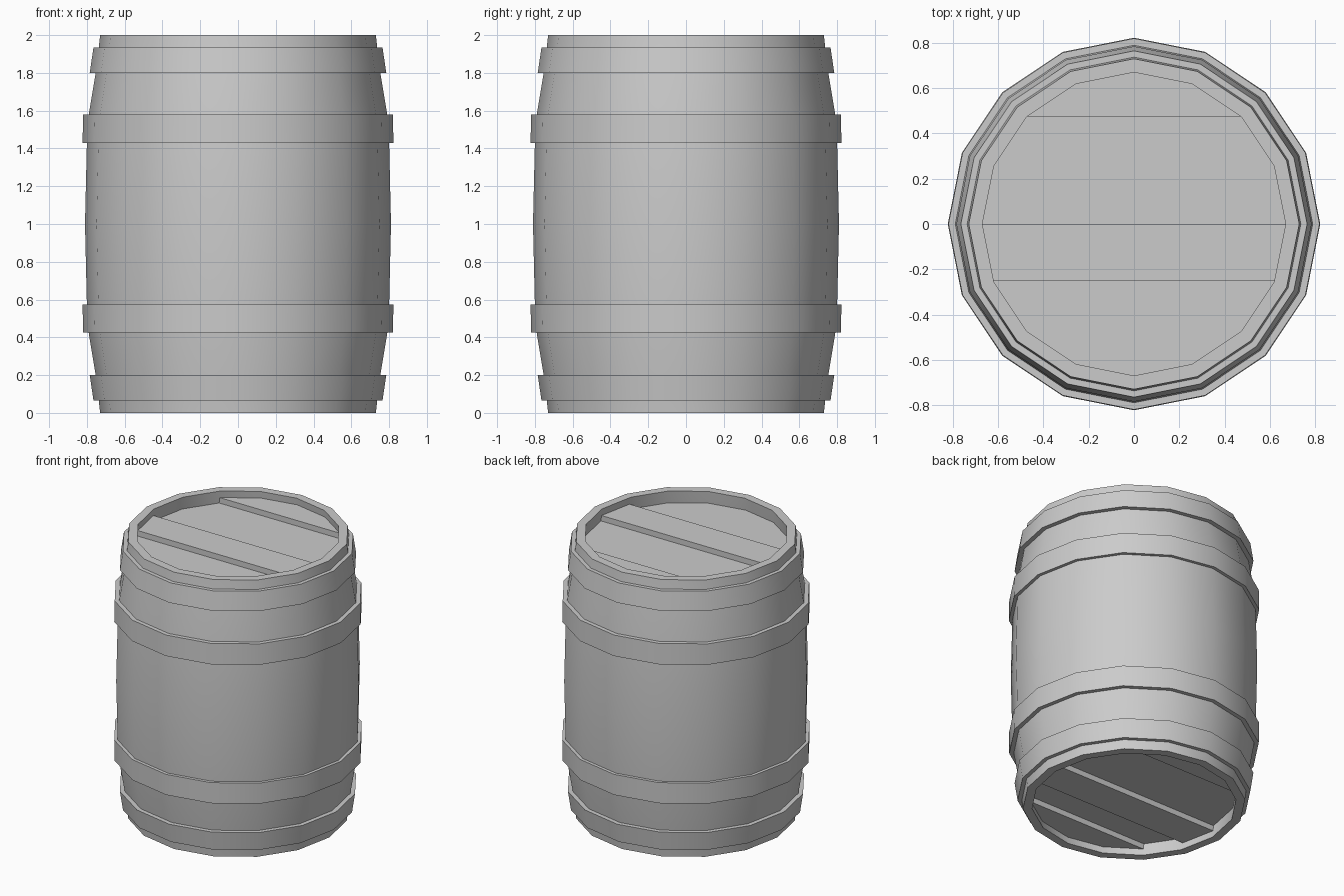
import bpy, bmesh, math

if "Cube" in bpy.data.objects:
    bpy.data.objects.remove(bpy.data.objects["Cube"])

SIDES = 16


def finish(name, bm):
    bmesh.ops.recalc_face_normals(bm, faces=bm.faces)
    me = bpy.data.meshes.new(name)
    bm.to_mesh(me)
    bm.free()
    ob = bpy.data.objects.new(name, me)
    bpy.context.collection.objects.link(ob)
    return ob


def lathe(name, profile):
    """Revolve a closed (radius, z) profile into a 16-sided ring."""
    bm = bmesh.new()
    rings = []
    for i in range(SIDES):
        a = math.tau * i / SIDES
        rings.append([bm.verts.new((r * math.cos(a), r * math.sin(a), z)) for r, z in profile])
    n = len(profile)
    for i in range(SIDES):
        p, q = rings[i], rings[(i + 1) % SIDES]
        for j in range(n):
            k = (j + 1) % n
            bm.faces.new((p[j], q[j], q[k], p[k]))
    ob = finish(name, bm)
    bpy.ops.object.select_all(action='DESELECT')
    bpy.context.view_layer.objects.active = ob
    ob.select_set(True)
    bpy.ops.object.shade_smooth_by_angle(angle=math.radians(35))
    return ob


def plank(name, y0, y1, z0, z1, r):
    """Slice of a 16-sided disc between y0 and y1."""
    bm = bmesh.new()
    ring = [bm.verts.new((r * math.cos(math.tau * i / SIDES), r * math.sin(math.tau * i / SIDES), z0))
            for i in range(SIDES)]
    bm.faces.new(ring)
    for y, s in ((y0, -1), (y1, 1)):
        bmesh.ops.bisect_plane(bm, geom=bm.verts[:] + bm.edges[:] + bm.faces[:],
                               plane_co=(0, y, 0), plane_no=(0, s, 0), clear_outer=True)
    ext = bmesh.ops.extrude_face_region(bm, geom=bm.faces[:])
    # Lift the extruded copy to the top of the board
    for v in ext['geom']:
        if isinstance(v, bmesh.types.BMVert):
            v.co.z = z1
    return finish(name, bm)


# Bulging stave wall, upper half mirrored about mid height
upper_out = [(0.81, 1.0), (0.80, 1.43), (0.79, 1.58), (0.75, 1.82), (0.73, 2.0)]
outer = [(r, 2 - z) for r, z in reversed(upper_out[1:])] + upper_out
inner = [(r - 0.06, z) for r, z in reversed(outer)]
lathe("stave_wall", outer + inner)

# Two hoops at each end
hoops = {"end_hoop": [(0.765, 1.935), (0.785, 1.80), (0.73, 1.80), (0.72, 1.935)],
         "belly_hoop": [(0.82, 1.58), (0.823, 1.43), (0.78, 1.43), (0.77, 1.58)]}
for name, prof in hoops.items():
    lathe(name + "_top", prof)
    lathe(name + "_bottom", [(r, 2 - z if name == "end_hoop" else 2.005 - z) for r, z in prof])

# Lid boards, alternately raised and sunk
for i, (y0, y1, z) in enumerate([(-0.7, -0.25, 1.91), (-0.25, 0, 1.95),
                                 (0, 0.476, 1.91), (0.476, 0.7, 1.95)]):
    plank(f"lid_board_{i}", y0, y1, z - 0.06, z, 0.685)

# Base boards
for i, (y0, y1, z) in enumerate([(-0.7, -0.476, 0.05), (-0.476, -0.25, 0.09), (-0.25, 0, 0.05),
                                 (0, 0.476, 0.09), (0.476, 0.7, 0.05)]):
    plank(f"base_board_{i}", y0, y1, z, z + 0.06, 0.685)
